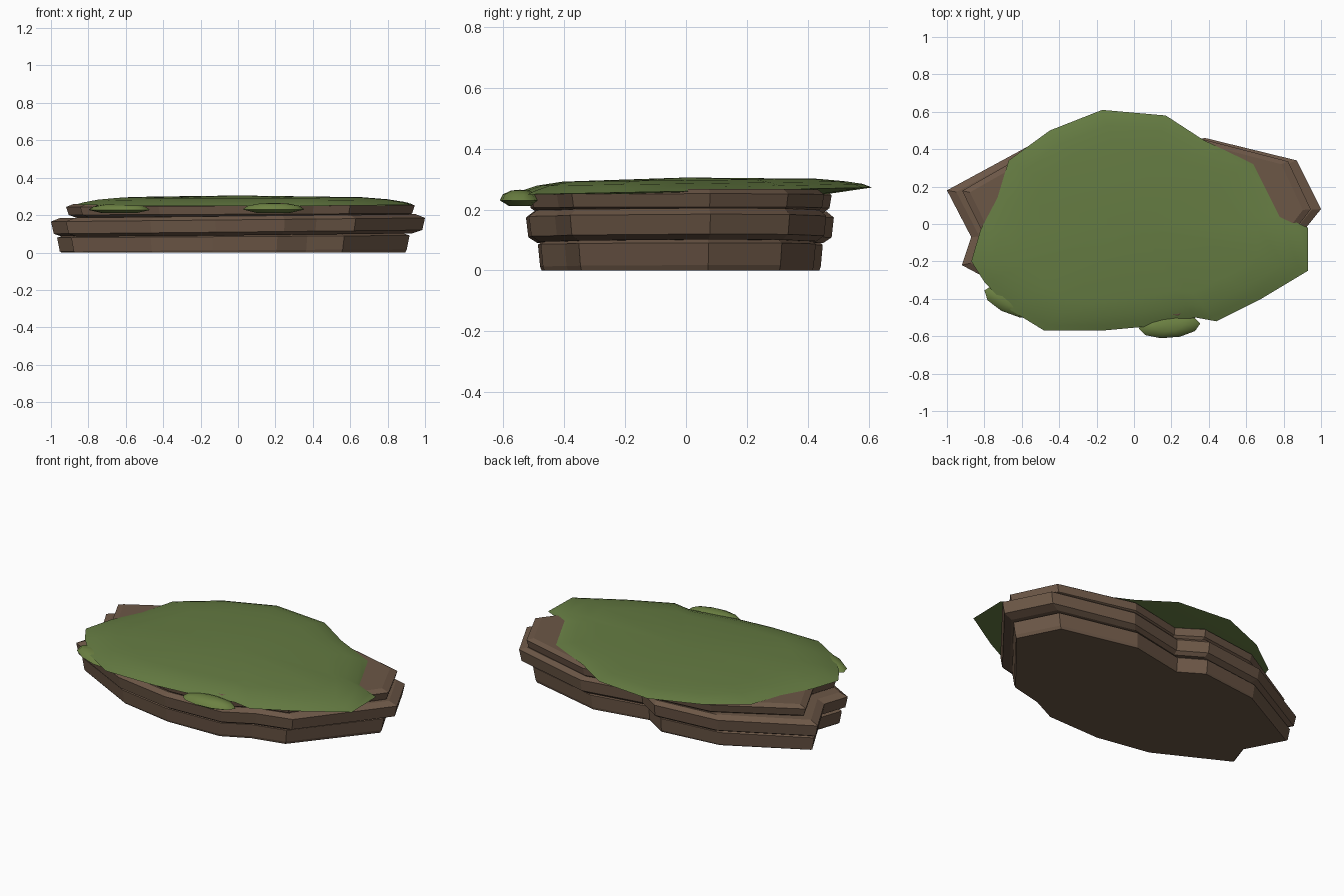
import bpy, bmesh, math
from mathutils import Matrix

if "Cube" in bpy.data.objects:
    bpy.data.objects.remove(bpy.data.objects["Cube"])

def material(name, col):
    m = bpy.data.materials.new(name)
    m.diffuse_color = (*col, 1)
    m.use_nodes = True
    m.node_tree.nodes["Principled BSDF"].inputs["Base Color"].default_value = m.diffuse_color
    return m

ROCK = material("brown_rock", (0.15, 0.095, 0.062))
MOSS = material("green_moss", (0.13, 0.20, 0.055))
MOSS_LIGHT = material("light_moss", (0.15, 0.22, 0.055))

def stack_rings(name, rings, mat, centre_top=None):
    """Skin closed rings from bottom to top and cap both ends."""
    bm = bmesh.new()
    loops = [[bm.verts.new(p) for p in ring] for ring in rings]
    n = len(loops[0])
    for a, b in zip(loops, loops[1:]):
        for i in range(n):
            j = (i + 1) % n
            bm.faces.new((a[i], a[j], b[j], b[i]))
    bm.faces.new(loops[0][::-1])
    if centre_top:
        c = bm.verts.new(centre_top)
        for i in range(n):
            bm.faces.new((loops[-1][i], loops[-1][(i + 1) % n], c))
    else:
        bm.faces.new(loops[-1])
    bmesh.ops.recalc_face_normals(bm, faces=bm.faces)
    me = bpy.data.meshes.new(name)
    bm.to_mesh(me)
    bm.free()
    me.materials.append(mat)
    ob = bpy.data.objects.new(name, me)
    bpy.context.collection.objects.link(ob)
    return ob

def smooth(ob, angle):
    bpy.ops.object.select_all(action='DESELECT')
    ob.select_set(True)
    bpy.context.view_layer.objects.active = ob
    bpy.ops.object.shade_smooth_by_angle(angle=math.radians(angle))

# Rock outline, counter-clockwise from the right tip
OUTLINE = [(1.0, .08), (.87, .34), (.38, .46), (.02, .39), (-.13, .485),
           (-.52, .44), (-1.0, .18), (-.87, -.07), (-.92, -.22), (-.47, -.46),
           (-.12, -.525), (.25, -.515), (.42, -.43), (.63, -.38)]

def slab(name, sx, sy, dx, dy, profile, tilt):
    rings = [[(x * sx * k + dx, y * sy * k + dy, z + tilt * x * (z > 0))
              for x, y in OUTLINE] for k, z in profile]
    return stack_rings(name, rings, ROCK)

# Three stacked slabs with chamfered rims
slab("bottom_slab", .942, .925, -.025, 0,
     [(.975, 0), (.985, .012), (1, .085), (.955, .100)], .006)
slab("middle_slab", 1, 1, 0, 0,
     [(.93, .092), (.985, .110), (1, .175), (.95, .195)], .010)
slab("top_slab", .932, .985, .013, 0,
     [(.93, .186), (.985, .205), (1, .248), (.955, .264)], .004)

# Moss blanket draped over the top slab
EDGE = [(.93, -.02), (.80, .04), (.64, .32), (.37, .45), (.17, .58), (-.17, .61),
        (-.45, .50), (-.67, .34), (-.73, .14), (-.82, -.03), (-.87, -.20),
        (-.80, -.31), (-.66, -.46), (-.48, -.57), (-.17, -.57), (.05, -.55),
        (.33, -.50), (.44, -.52), (.68, -.40), (.93, -.25)]

def moss_ring(k, dz, slope):
    return [(x * k, y * k, dz + slope * y) for x, y in EDGE]

cap = stack_rings("moss_cap",
                  [moss_ring(.75, .250, 0), moss_ring(1, .260, .02),
                   moss_ring(.95, .272, .02), moss_ring(.86, .285, .012),
                   moss_ring(.71, .296, .008)], MOSS, (0, 0, .305))
smooth(cap, 50)

# Small moss clumps hanging on the front rim
def clump(name, loc, size, turn):
    prof = [(.55, -.9), (1, -.25), (.85, .45), (.45, .9)]
    rings = [[(k * math.cos(t * math.tau / 10), k * math.sin(t * math.tau / 10), z)
              for t in range(10)] for k, z in prof]
    ob = stack_rings(name, rings, MOSS_LIGHT, (0, 0, 1))
    ob.data.transform(Matrix.Translation(loc) @ Matrix.Rotation(turn, 4, 'Z')
                      @ Matrix.Diagonal((*size, 1)))
    smooth(ob, 60)

clump("moss_clump_right", (.19, -.545, .237), (.165, .065, .028), .08)
clump("moss_clump_left", (-.635, -.415, .234), (.175, .075, .026), -.35)
